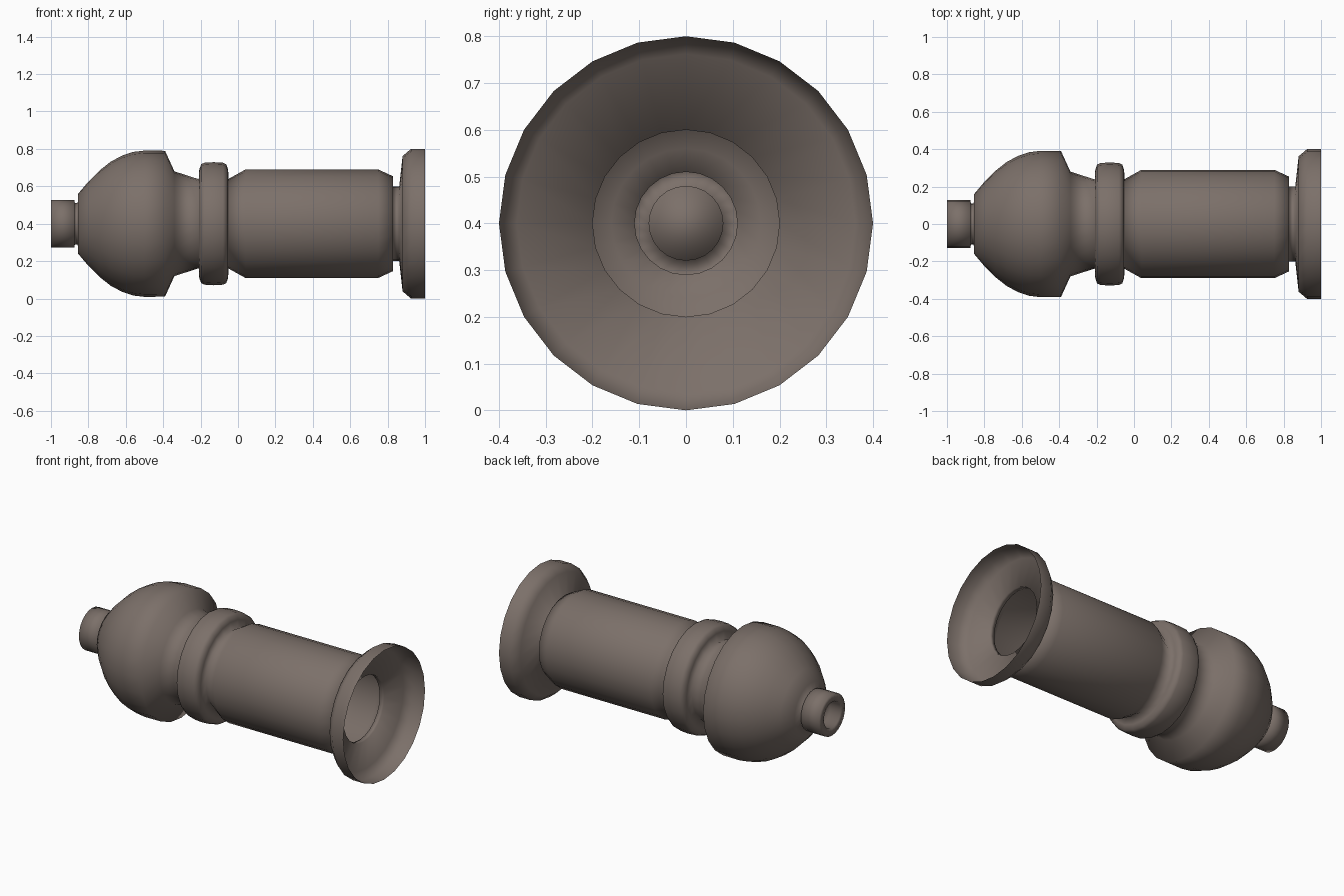
import bpy, bmesh, math

if "Cube" in bpy.data.objects:
    bpy.data.objects.remove(bpy.data.objects["Cube"])

SIDES = 24
AXIS_Z = 0.4


def lathe(name, profile, material):
    """Revolve (x, radius) points about the horizontal axis into an open shell, capped at the first ring."""
    bm = bmesh.new()
    rings = []
    for x, r in profile:
        rings.append([bm.verts.new((x,
                                    r * math.sin(2 * math.pi * i / SIDES),
                                    AXIS_Z + r * math.cos(2 * math.pi * i / SIDES)))
                      for i in range(SIDES)])
    for a, b in zip(rings, rings[1:]):
        for i in range(SIDES):
            j = (i + 1) % SIDES
            bm.faces.new((a[i], b[i], b[j], a[j]))
    bm.faces.new(rings[0])
    # Outward normals: the largest side face must point away from the axis
    bmesh.ops.recalc_face_normals(bm, faces=bm.faces[:])
    bm.normal_update()
    big = max((f for f in bm.faces if len(f.verts) == 4), key=lambda f: f.calc_area())
    c = big.calc_center_median()
    if big.normal.y * c.y + big.normal.z * (c.z - AXIS_Z) < 0:
        bmesh.ops.reverse_faces(bm, faces=bm.faces[:])
    for f in bm.faces:
        f.smooth = True
    mesh = bpy.data.meshes.new(name)
    bm.to_mesh(mesh)
    bm.free()
    mesh.materials.append(material)
    obj = bpy.data.objects.new(name, mesh)
    bpy.context.collection.objects.link(obj)
    return obj


brown = bpy.data.materials.new("dark_brown")
brown.diffuse_color = (0.2, 0.162, 0.142, 1)
brown.use_nodes = True
brown.node_tree.nodes["Principled BSDF"].inputs["Base Color"].default_value = brown.diffuse_color

# Nozzle: recessed tip socket, short tube and thin neck
nozzle = [(-0.93, 0.08), (-1.0, 0.08), (-1.0, 0.127), (-0.875, 0.127),
          (-0.872, 0.11), (-0.857, 0.11)]
# Rounded bulb with its tapered waist
bulb = [(-0.855, 0.16), (-0.80, 0.225), (-0.74, 0.285), (-0.68, 0.332),
        (-0.62, 0.364), (-0.56, 0.384), (-0.50, 0.391), (-0.39, 0.390),
        (-0.34, 0.28), (-0.21, 0.238)]
# Raised collar ring
collar = [(-0.207, 0.29), (-0.197, 0.318), (-0.18, 0.326), (-0.13, 0.329),
          (-0.08, 0.326), (-0.063, 0.318), (-0.053, 0.29), (-0.05, 0.24)]
# Straight barrel with chamfered ends
barrel = [(0.04, 0.29), (0.75, 0.29), (0.83, 0.253), (0.83, 0.2)]
# Narrow throat opening into the cupped mouth flange
flange = [(0.862, 0.2), (0.88, 0.362), (0.925, 0.4), (1.0, 0.4)]

lathe("turned_shell", nozzle + bulb + collar + barrel + flange, brown)
